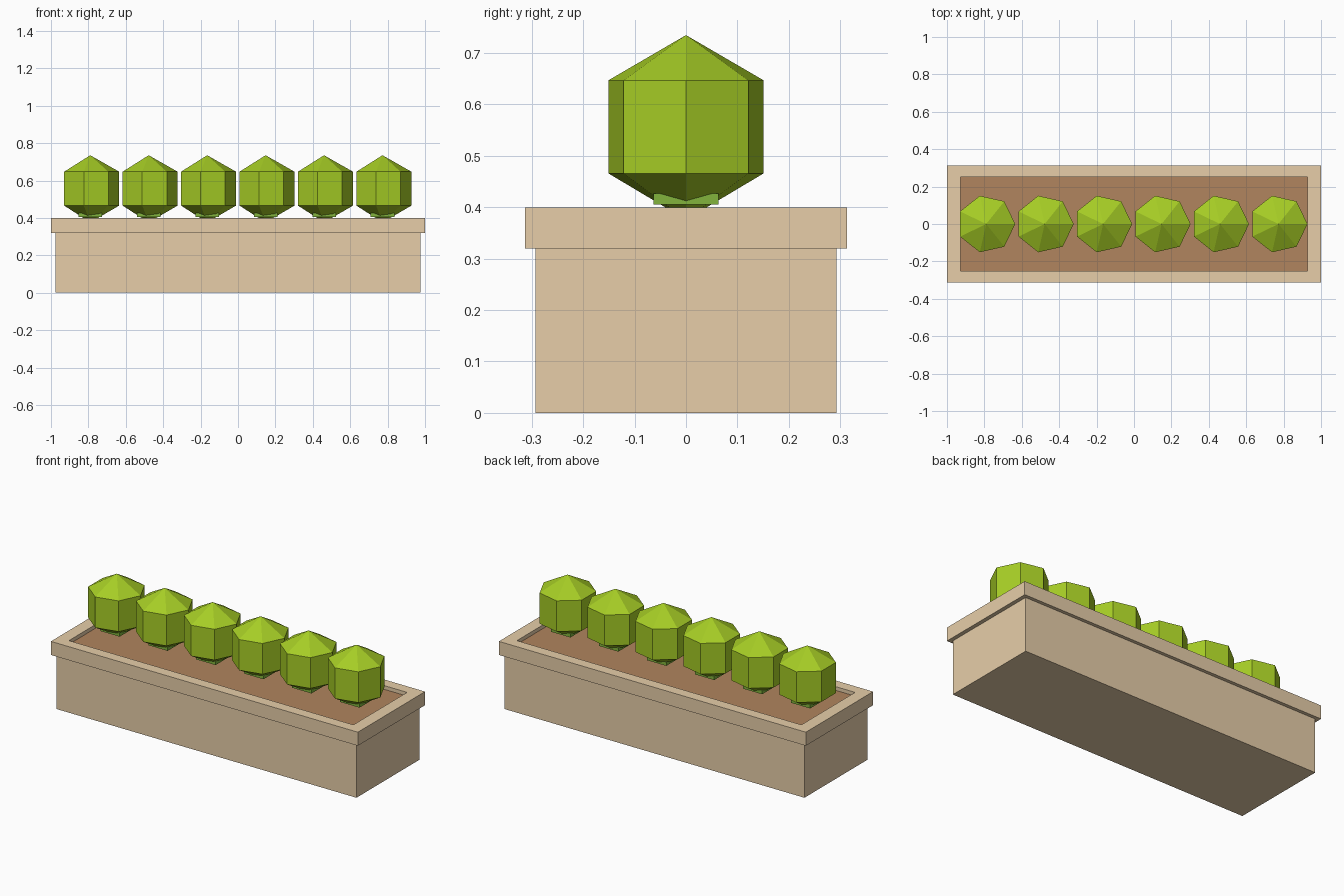
import bpy
import bmesh
import math

default = bpy.data.objects.get("Cube")
if default:
    bpy.data.objects.remove(default, do_unlink=True)


def material(name, srgb):
    """Flat colour from 0-255 sRGB values."""
    color = [((c / 255 + 0.055) / 1.055) ** 2.4 for c in srgb] + [1]
    mat = bpy.data.materials.new(name)
    mat.use_nodes = True
    mat.diffuse_color = color
    mat.node_tree.nodes["Principled BSDF"].inputs["Base Color"].default_value = color
    return mat


def ring(half_x, half_y, z):
    return [(-half_x, -half_y, z), (half_x, -half_y, z),
            (half_x, half_y, z), (-half_x, half_y, z)]


def polygon(radius, z, sides=7):
    step = 2 * math.pi / sides
    return [(radius * math.cos(i * step), radius * math.sin(i * step), z)
            for i in range(sides)]


def loft(name, rings, mat, location=(0, 0, 0), close=False):
    """Skin stacked rings; cap the ends, or join last to first when closed."""
    bm = bmesh.new()
    loops = [[bm.verts.new(co) for co in r] for r in rings]
    pairs = list(zip(loops, loops[1:]))
    if close:
        pairs.append((loops[-1], loops[0]))
    for low, high in pairs:
        n = max(len(low), len(high))
        for i in range(n):
            j = (i + 1) % n
            if len(low) == 1:
                bm.faces.new((low[0], high[j], high[i]))
            elif len(high) == 1:
                bm.faces.new((low[i], low[j], high[0]))
            else:
                bm.faces.new((low[i], low[j], high[j], high[i]))
    if not close:
        if len(loops[0]) > 1:
            bm.faces.new(loops[0][::-1])
        if len(loops[-1]) > 1:
            bm.faces.new(loops[-1])
    bmesh.ops.recalc_face_normals(bm, faces=bm.faces[:])
    mesh = bpy.data.meshes.new(name)
    bm.to_mesh(mesh)
    bm.free()
    mesh.materials.append(mat)
    obj = bpy.data.objects.new(name, mesh)
    obj.location = location
    bpy.context.collection.objects.link(obj)
    return obj


stone = material("tan stone", (231, 206, 169))
earth = material("brown soil", (177, 133, 94))
leaf = material("bright leaf green", (166, 205, 37))
stem = material("stem green", (130, 180, 60))

# Planter box, overhanging rim and soil bed
loft("planter_body", [ring(0.977, 0.293, 0), ring(0.977, 0.293, 0.32)], stone)
loft("planter_rim", [ring(0.927, 0.25, 0.32), ring(1, 0.313, 0.32),
                     ring(1, 0.313, 0.4), ring(0.927, 0.25, 0.4)], stone, close=True)
loft("soil", [ring(0.927, 0.25, 0.33), ring(0.927, 0.25, 0.378)], earth)

# Row of seven-sided bushes, each on a short square stem
for i in range(6):
    x = -0.79 + 0.3125 * i
    loft(f"bush_{i + 1}", [[(0, 0, 0.376)], polygon(0.155, 0.466),
                           polygon(0.155, 0.647), [(0, 0, 0.735)]], leaf, (x, 0, 0))
    loft(f"stem_{i + 1}", [ring(0.063, 0.063, 0.405), ring(0.063, 0.063, 0.427)],
         stem, (x, 0, 0))
